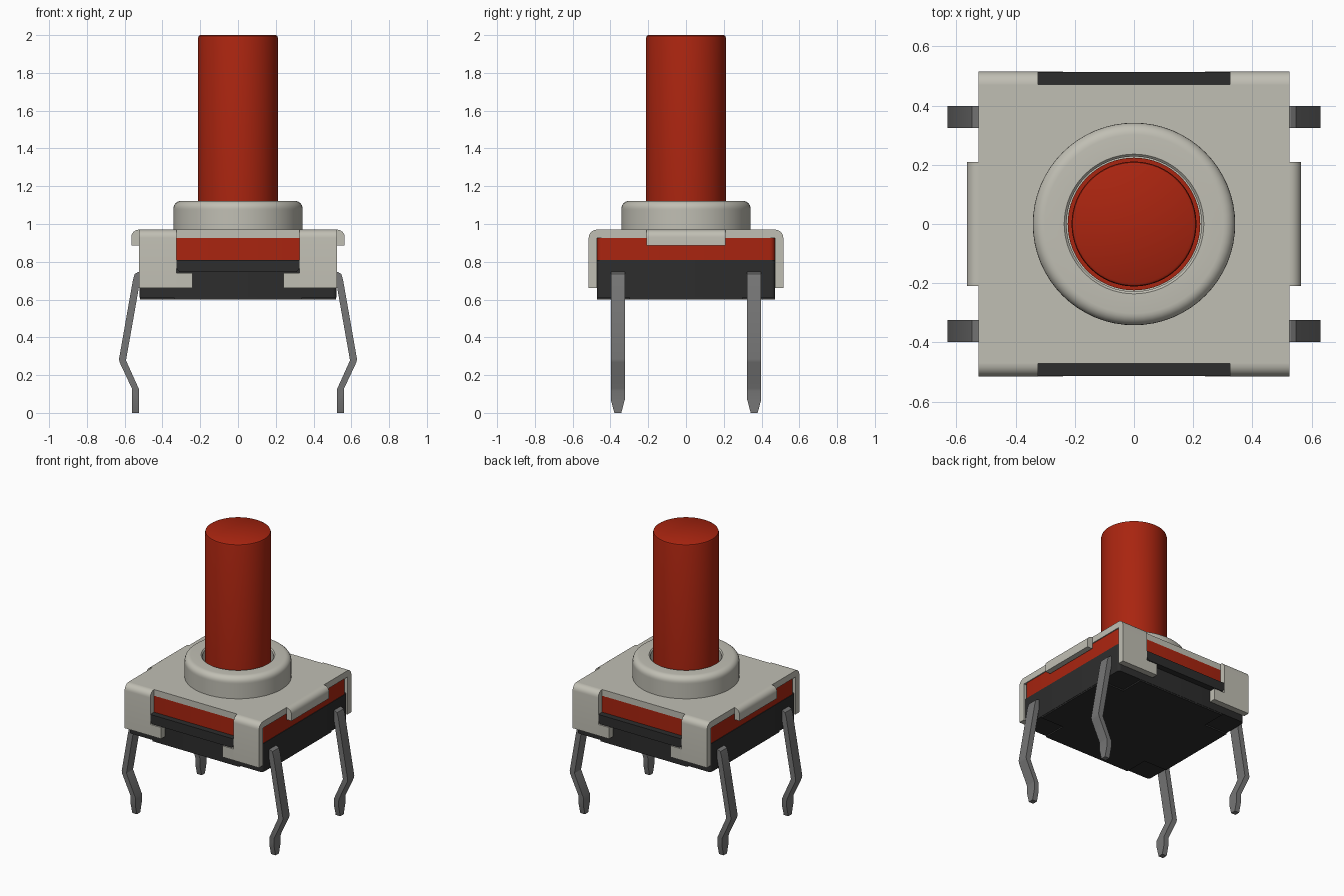
import bpy, bmesh, math
from mathutils import Vector

cube = bpy.data.objects.get("Cube")
if cube:
    bpy.data.objects.remove(cube, do_unlink=True)


def material(name, rgb, metallic=0.0):
    m = bpy.data.materials.new(name)
    m.use_nodes = True
    m.diffuse_color = (*rgb, 1)
    m.node_tree.nodes["Principled BSDF"].inputs["Base Color"].default_value = (*rgb, 1)
    return m


RED = material("red plastic", (0.40, 0.018, 0.005))
BLACK = material("black plastic", (0.026, 0.026, 0.026))
COVER = material("pale cover metal", (0.53, 0.52, 0.455))
PIN = material("grey pin metal", (0.18, 0.18, 0.18))


def finish(name, bm, mat, angle=35):
    """Turn a bmesh into a smooth shaded object with sharp edges kept."""
    bmesh.ops.recalc_face_normals(bm, faces=bm.faces)
    me = bpy.data.meshes.new(name)
    bm.to_mesh(me)
    bm.free()
    for p in me.polygons:
        p.use_smooth = True
    me.set_sharp_from_angle(angle=math.radians(angle))
    me.materials.append(mat)
    ob = bpy.data.objects.new(name, me)
    bpy.context.collection.objects.link(ob)
    return ob


def prism_mesh(pts, axis, lo, hi):
    """Extrude a 2D outline along an axis; outline uses the other two axes."""
    place = {"x": lambda a, b, t: (t, a, b),
             "y": lambda a, b, t: (a, t, b),
             "z": lambda a, b, t: (a, b, t)}[axis]
    bm = bmesh.new()
    low = [bm.verts.new(place(a, b, lo)) for a, b in pts]
    high = [bm.verts.new(place(a, b, hi)) for a, b in pts]
    bm.faces.new(low)
    bm.faces.new(high[::-1])
    n = len(pts)
    for i in range(n):
        j = (i + 1) % n
        bm.faces.new((low[i], low[j], high[j], high[i]))
    return bm


def prism(name, pts, axis, lo, hi, mat):
    return finish(name, prism_mesh(pts, axis, lo, hi), mat)


def arc(cx, cy, r, a0, a1, steps=6):
    return [(cx + r * math.cos(math.radians(a0 + (a1 - a0) * i / steps)),
             cy + r * math.sin(math.radians(a0 + (a1 - a0) * i / steps)))
            for i in range(steps + 1)]


def rounded_rect(hx, hy, r):
    pts = []
    for k, (sx, sy) in enumerate([(1, 1), (-1, 1), (-1, -1), (1, -1)]):
        pts += arc(sx * (hx - r), sy * (hy - r), r, 90 * k, 90 * k + 90, 4)
    return pts


def lathe(name, profile, mat, closed=False, steps=64):
    bm = bmesh.new()
    vs = [bm.verts.new((r, 0, z)) for r, z in profile]
    edges = [bm.edges.new(p) for p in zip(vs, vs[1:])]
    if closed:
        edges.append(bm.edges.new((vs[-1], vs[0])))
    bmesh.ops.spin(bm, geom=vs + edges, axis=(0, 0, 1), cent=(0, 0, 0),
                   angle=math.tau, steps=steps, use_duplicate=False)
    bmesh.ops.remove_doubles(bm, verts=bm.verts, dist=1e-5)
    return finish(name, bm, mat)


def mirrored(pts, s):
    return [(s * a, b) for a, b in pts]


# Base body, with a shallow recess in each bottom corner
prism("base_body", rounded_rect(0.522, 0.472, 0.02), "z", 0.61, 0.81, BLACK)
cx, cy, bx, by = 0.34, 0.30, 0.52, 0.47
cross = [(bx, -cy), (bx, cy), (cx, cy), (cx, by), (-cx, by), (-cx, cy),
         (-bx, cy), (-bx, -cy), (-cx, -cy), (-cx, -by), (cx, -by), (cx, -cy)]
prism("base_bottom_cross", cross, "z", 0.60, 0.611, BLACK)

# Red middle layer and plunger
prism("middle_layer", rounded_rect(0.518, 0.472, 0.03), "z", 0.81, 0.926, RED)
lathe("plunger", [(0, 0.90), (0.224, 0.90), (0.224, 1.0), (0.211, 1.0),
                  (0.211, 1.985), (0.208, 1.995), (0.2, 2.0), (0, 2.0)], RED)

# Cover plate and raised collar
plate = [(-0.525, -0.472), (0.525, -0.472), (0.525, 0.472), (-0.525, 0.472)]
prism("cover_plate", plate, "z", 0.925, 0.97, COVER)
lathe("cover_collar", [(0.228, 0.95), (0.342, 0.95), (0.342, 1.075)]
      + arc(0.302, 1.082, 0.04, 0, 90) + [(0.236, 1.122), (0.228, 1.114)],
      COVER, closed=True)

# Bent profiles: corner straps fold down front and back, tabs fold down the sides
strap = [(0.465, 0.97)] + arc(0.472, 0.927, 0.043, 90, 0) + \
        [(0.515, 0.66), (0.472, 0.66), (0.472, 0.925), (0.465, 0.925)]
tab = [(0.515, 0.97)] + arc(0.525, 0.93, 0.04, 90, 0) + \
      [(0.565, 0.885), (0.525, 0.885), (0.525, 0.925), (0.515, 0.925)]
ledge = [(-0.325, 0.81), (-0.325, 0.765), (-0.31, 0.745),
         (0.31, 0.745), (0.325, 0.765), (0.325, 0.81)]

# Pin outline, bent outwards at the knee
pin = [(0.50, 0.745), (0.53, 0.745), (0.547, 0.735), (0.556, 0.705),
       (0.63, 0.285), (0.627, 0.268), (0.562, 0.13), (0.56, 0.115), (0.56, 0),
       (0.524, 0), (0.524, 0.125), (0.593, 0.278), (0.522, 0.68), (0.50, 0.69)]

for s, end in ((-1, "front"), (1, "back")):
    prism(end + "_ledge", ledge, "y", *sorted((s * 0.46, s * 0.514)), BLACK)
    for t, side in ((1, "left"), (-1, "right")):
        tag = f"{end}_{side}"
        prism(tag + "_cover_strap", mirrored(strap, s), "x",
              *sorted((t * 0.325, t * 0.525)), COVER)
        foot = [(t * 0.24, 0.66), (t * 0.326, 0.66), (t * 0.326, 0.74), (t * 0.24, 0.74)]
        prism(tag + "_strap_foot", foot, "y", *sorted((s * 0.472, s * 0.515)), COVER)

        # Pin with a tapered tip
        mid = s * 0.361
        bm = prism_mesh(mirrored(pin, t), "y", mid - 0.037, mid + 0.037)
        bmesh.ops.bisect_plane(bm, geom=bm.verts[:] + bm.edges[:] + bm.faces[:],
                               plane_co=Vector((0, 0, 0.07)), plane_no=Vector((0, 0, 1)))
        for v in bm.verts:
            if v.co.z < 0.001:
                v.co.y = mid + (v.co.y - mid) * 0.5
        finish(tag + "_pin", bm, PIN, 25)

for t, side in ((1, "left"), (-1, "right")):
    prism(side + "_cover_tab", mirrored(tab, t), "y", -0.21, 0.21, COVER)
